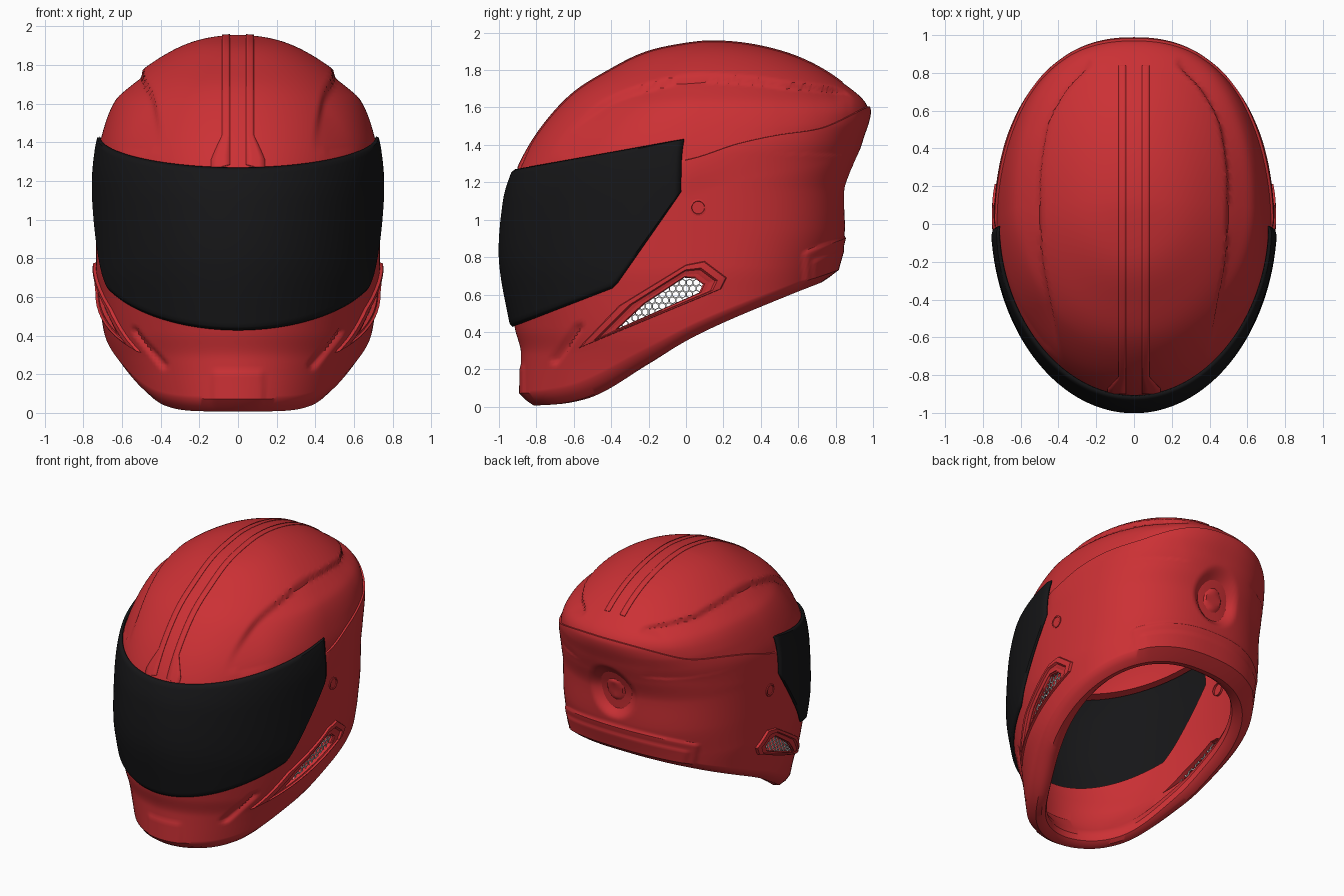
import bpy, bmesh, math
from mathutils import Vector

if "Cube" in bpy.data.objects:
    bpy.data.objects.remove(bpy.data.objects["Cube"])

TOP = 1.955


def material(name, rgb):
    m = bpy.data.materials.new(name)
    m.diffuse_color = (*rgb, 1)
    m.use_nodes = True
    m.node_tree.nodes["Principled BSDF"].inputs["Base Color"].default_value = m.diffuse_color
    return m


RED = material("red_paint", (0.6, 0.03, 0.035))
BLACK = material("visor_black", (0.008, 0.008, 0.009))


def curve(pts):
    """Smooth interpolation through points without overshoot."""
    pts = sorted(pts)
    xs, ys = [p[0] for p in pts], [p[1] for p in pts]
    s = [(ys[i + 1] - ys[i]) / (xs[i + 1] - xs[i]) for i in range(len(xs) - 1)]
    m = [s[0]] + [2 * a * b / (a + b) if a * b > 0 else 0 for a, b in zip(s, s[1:])] + [s[-1]]

    def f(x):
        x = min(max(x, xs[0]), xs[-1])
        i = 0
        while i < len(xs) - 2 and x > xs[i + 1]:
            i += 1
        h = xs[i + 1] - xs[i]
        t = (x - xs[i]) / h
        return (ys[i] * (2*t**3 - 3*t*t + 1) + ys[i + 1] * (3*t*t - 2*t**3)
                + h * (m[i] * (t**3 - 2*t*t + t) + m[i + 1] * (t**3 - t*t)))
    return f


def by_height(pts):
    """Profile given as (z, value), interpolated so the crown closes roundly."""
    f = curve([(math.sqrt(TOP - z), v) for z, v in pts])
    return lambda z: f(math.sqrt(max(0, TOP - z)))


def sm(t):
    t = min(max(t, 0), 1)
    return t * t * (3 - 2 * t)


# profiles of the helmet: front line, back line, half width, section centre
front = by_height([(TOP, .14), (1.945, .02), (1.9, -.2), (1.8, -.41), (1.68, -.6), (1.535, -.74), (1.4, -.835),
                   (1.25, -.91), (1.1, -.955), (.83, -.978), (.42, -.915), (.28, -.882), (0, -.885)])
back = by_height([(TOP, .14), (1.93, .39), (1.865, .61), (1.745, .82), (1.605, .97), (1.57, .978), (1.42, .945),
                  (1.3, .905), (1.15, .86), (.95, .85), (.7, .79), (.3, .72), (0, .65)])
width = by_height([(TOP, 0), (1.93, .2), (1.84, .4), (1.77, .5), (1.7, .575), (1.62, .64), (1.47, .695),
                   (1.35, .722), (1.2, .735), (.75, .735), (.6, .72), (.4, .69), (.2, .63), (0, .57)])
centre = by_height([(TOP, .14), (1.7, .1), (1.3, .03), (0, .03)])
rim_z = curve([(-.95, .07), (-.8, .075), (-.64, .1), (-.24, .29), (.07, .45), (.6, .66), (.85, .75)])
crease_z = curve([(-1, 1.2), (0, 1.315), (.29, 1.405), (.5, 1.45), (.7, 1.48), (.97, 1.6)])
ridge_x = curve([(-.7, .38), (-.5, .42), (-.1, .485), (.2, .49), (.5, .455), (.7, .36), (.85, .22)])


def half(y_back, z):
    c = centre(z)
    return (back(z) - c, 2 + .4 * min(max((1.9 - z) / .4, 0), 1)) if y_back else (c - front(z), 2)


def section(phi, z):
    """Point on the base surface; phi = 0 is the front, pi the back."""
    c, s = -math.cos(phi), math.sin(phi)
    L, n = half(c > 0, z)
    return Vector((math.copysign(abs(s) ** (2 / n), s) * width(z),
                   centre(z) + math.copysign(abs(c) ** (2 / n), c) * L, z))


def side_x(y, z):
    """Half width of the base surface at a side-view position."""
    c = centre(z)
    L, n = half(y > c, z)
    return width(z) * max(0, 1 - (abs(y - c) / max(L, 1e-6)) ** n) ** (1 / n)


def height_on(phi, line):
    z = 1.0
    for _ in range(25):
        z = line(section(phi, z).y)
    return z


def outward(p):
    return (p - Vector((0, .08, min(p.z, 1.1)))).normalized()


def relief(p):
    """Moulded ridges, recesses and panels, as outward displacement."""
    x, y, z = abs(p.x), p.y, p.z
    d = 0
    if z > 1.35:
        e = x - ridge_x(y)
        d -= .03 * sm(e / .03) * (1 - sm(e / .22)) * sm((y + .75) / .3) * (1 - sm((y - .8) / .1))
    if y > .5:
        r = math.hypot(x / .2, (z - 1.17) / .23)
        d -= .055 * (1 - sm((r - .55) / .4)) - .025 * (1 - sm((r - .3) / .15))
        line = .83 + .4 * (y - .62)
        d += .012 * sm((line - z) / .02) * sm((y - .62) / .02)
        d += .008 * sm((line - .06 - z) / .02) * sm((y - .66) / .02)
    if y < -.5 and z < .5:
        a, ab = Vector((-.7, .25)), Vector((.12, .17))
        q = Vector((y, z)) - a
        t = min(max(q.dot(ab) / ab.dot(ab), 0), 1)
        d -= .02 * (1 - sm(((q - ab * t).length - .006) / .025))
        if y < -.7:
            d += .008 * (1 - sm((x - .12) / .02)) * (1 - sm((z - .2) / .03))
    return d


def make(name, bm, mat=None, thick=0):
    bmesh.ops.recalc_face_normals(bm, faces=bm.faces)
    me = bpy.data.meshes.new(name)
    bm.to_mesh(me)
    bm.free()
    ob = bpy.data.objects.new(name, me)
    bpy.context.collection.objects.link(ob)
    if mat:
        me.materials.append(mat)
    if thick:
        mod = ob.modifiers.new("thickness", 'SOLIDIFY')
        mod.thickness, mod.offset = thick, 0
    return ob


def smooth(ob, angle=35):
    bpy.ops.object.select_all(action='DESELECT')
    ob.select_set(True)
    bpy.context.view_layer.objects.active = ob
    bpy.ops.object.shade_smooth_by_angle(angle=math.radians(angle))


def loft(rows, closed=False):
    bm = bmesh.new()
    vs = [[bm.verts.new(p) for p in r] for r in rows]
    n = len(rows[0])
    for a, b in zip(vs, vs[1:]):
        for i in range(n if closed else n - 1):
            j = (i + 1) % n
            bm.faces.new((a[i], a[j], b[j], b[i]))
    bmesh.ops.remove_doubles(bm, verts=bm.verts, dist=1e-5)
    return bm


# shell: lining, rolled rim, lower shell and crown in one closed skin
COLS, LOW, CROWN, LINING = 240, 72, 50, 30
LIP = [(.13, .05), (.15, 0), (.14, -.04), (.11, -.062), (.07, -.065), (.03, -.038)]
MID = Vector((0, .1, 1))
columns = []
for k in range(COLS):
    phi = 2 * math.pi * k / COLS
    ze, zc = height_on(phi, rim_z), height_on(phi, crease_z)
    col = []
    for i in range(LINING + 1):
        z = ze + .1 + (TOP - ze - .1) * math.cos(i / LINING * math.pi / 2)
        col.append(MID + (section(phi, z) - MID) * .94)
    edge = section(phi, ze)
    inward = Vector((-edge.x, -edge.y, 0)).normalized()
    col += [edge + inward * a + Vector((0, 0, b)) for a, b in LIP]
    for i in range(LOW + 1):
        p = section(phi, ze + (zc - ze) * i / LOW)
        lip = .013 * sm((p.z - zc + .2) / .2) * sm((p.y + .05) / .08)
        col.append(p + outward(p) * (relief(p) + lip))
    for i in range(CROWN + 1):
        p = section(phi, zc + .006 + (TOP - zc - .006) * math.sin(i / CROWN * math.pi / 2))
        col.append(p + outward(p) * relief(p))
    columns.append(col)
shell = make("shell", loft(list(zip(*columns)), True), RED)

# openings for the visor and the two side vents
VENT_OUT = [(-.58, .31), (-.36, .54), (0, .76), (.1, .78), (.22, .69), (.19, .63)]
VENT_IN = [(-.36, .42), (-.22, .55), (-.01, .69), (.05, .685), (.09, .655), (.07, .61)]


def blend(t):
    return [(a + (c - a) * t, b + (d - b) * t) for (a, b), (c, d) in zip(VENT_IN, VENT_OUT)]


bm = bmesh.new()
EYE = [(-1.3, .47), (-.92, .47), (-.41, .68), (-.07, 1.16), (-.07, 1.38), (-.92, 1.22), (-1.3, 1.18)]
for poly in (EYE, blend(.08)):
    f = bm.faces.new([bm.verts.new((-1.5, y, z)) for y, z in poly])
    ext = bmesh.ops.extrude_face_region(bm, geom=[f])["geom"]
    bmesh.ops.translate(bm, vec=(3, 0, 0), verts=[v for v in ext if isinstance(v, bmesh.types.BMVert)])
cutter = make("opening_cutter", bm)
cutter.hide_render = True
mod = shell.modifiers.new("openings", 'BOOLEAN')
mod.operation, mod.object, mod.solver = 'DIFFERENCE', cutter, 'EXACT'
bpy.context.view_layer.objects.active = shell
bpy.ops.object.modifier_apply(modifier=mod.name)
bpy.data.objects.remove(cutter)
smooth(shell)


# visor
def visor_low(y):
    return .43 + (y + .92) * .39 if y < -.38 else .64 + (y + .38) * 1.457


def visor_high(y):
    return 1.42 + (y + .03) * .178


rows = []
last = math.radians(86.6)
for k in range(97):
    phi = last * (k / 48 - 1)
    lo, hi = height_on(phi, visor_low), height_on(phi, visor_high)
    row = []
    for t in [0, .02] + [i / 24 for i in range(1, 24)] + [.98, 1]:
        p = section(phi, lo + (hi - lo) * t)
        row.append(p + outward(p) * (.006 if t in (0, 1) or k in (0, 96) else .018))
    rows.append(row)
smooth(make("visor", loft(rows), BLACK, .012), 50)


# side vents: scooped frame, honeycomb grill and visor pivot
def inside(y, z, poly):
    hit = False
    for (a, b), (c, d) in zip(poly, poly[1:] + poly[:1]):
        if (b > z) != (d > z) and y < a + (z - b) / (d - b) * (c - a):
            hit = not hit
    return hit


for side, label in ((1, "right"), (-1, "left")):
    rows = []
    for t, off in ((1, -.006), (.93, .016), (.6, .018), (.5, .004), (.12, -.002), (0, -.012), (0, -.04)):
        poly = blend(t)
        rows.append([])
        for (a, b), (c, d) in zip(poly, poly[1:] + poly[:1]):
            for i in range(8):
                y, z = a + (c - a) * i / 8, b + (d - b) * i / 8
                rows[-1].append((side * (side_x(y, z) + off), y, z))
    smooth(make("vent_frame_" + label, loft(rows, True), RED), 30)

    bm = bmesh.new()
    R = .021
    for i in range(-14, 8):
        for j in range(18):
            cy, cz = (i + j % 2 / 2) * R * math.sqrt(3), .38 + j * R * 1.5
            if not inside(cy, cz, blend(.06)):
                continue
            ring = []
            for r in (R, R * .78):
                pts = [(cy + r * math.sin(a * math.pi / 3), cz + r * math.cos(a * math.pi / 3)) for a in range(6)]
                ring.append([bm.verts.new((side * (side_x(y, z) - .022), y, z)) for y, z in pts])
            for a in range(6):
                b = (a + 1) % 6
                bm.faces.new((ring[0][a], ring[0][b], ring[1][b], ring[1][a]))
    bmesh.ops.remove_doubles(bm, verts=bm.verts, dist=1e-4)
    make("vent_grill_" + label, bm, None, .006)

    rows = [[(side * (side_x(.065, 1.065) + off), .065 + r * math.cos(a * math.pi / 16),
              1.065 + r * math.sin(a * math.pi / 16)) for a in range(32)]
            for r, off in ((.045, -.06), (.045, .006), (.035, .008), (.033, .003), (0, .003))]
    smooth(make("visor_pivot_" + label, loft(rows, True), RED))


# twin raised strips along the crown
def crown_z(x, y):
    lo, hi = 1.22, TOP
    for _ in range(30):
        z = (lo + hi) / 2
        lo, hi = (z, hi) if side_x(y, z) > x else (lo, z)
    return lo


def strip_edge(y):
    return .14 - .058 * min(max((y + .87) / .06, 0), 1)


for side, label in ((1, "right"), (-1, "left")):
    rows = []
    for k in range(91):
        y = -.03 - .865 * math.cos(k / 90 * math.pi)
        rows.append([])
        for t in (0, .33, .67, 1):
            x = .042 + (strip_edge(y) - .042) * t
            p = Vector((side * x, y, crown_z(x, y)))
            rows[-1].append(p + outward(p) * .001)
    smooth(make("crown_strip_" + label, loft(rows), RED, .008))
